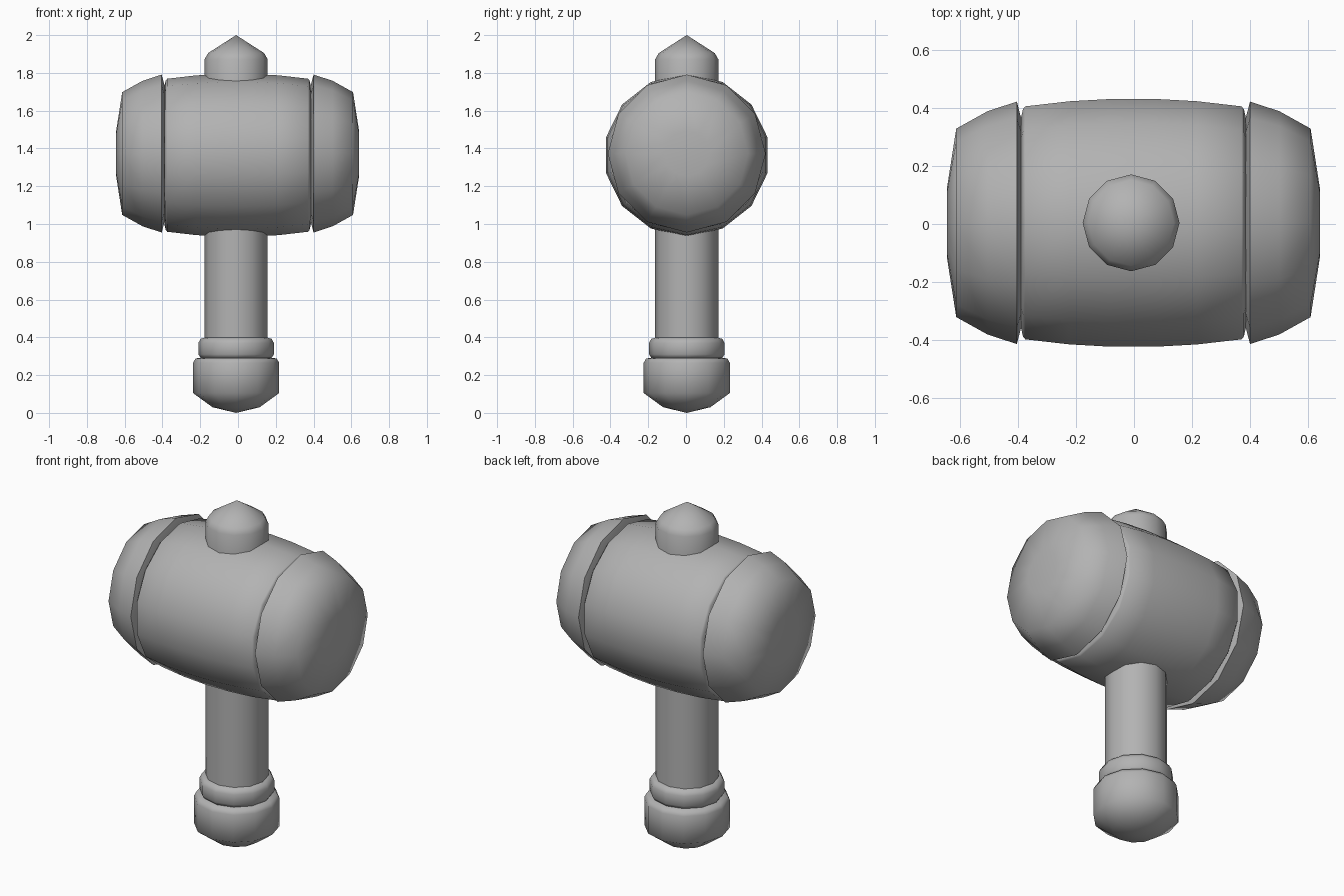
import bpy, bmesh, math
from mathutils import Vector

if "Cube" in bpy.data.objects:
    bpy.data.objects.remove(bpy.data.objects["Cube"])

# Dark grey used on every part
grey = bpy.data.materials.new("dark_grey")
grey.diffuse_color = (0.45, 0.45, 0.45, 1)
grey.use_nodes = True
grey.node_tree.nodes["Principled BSDF"].inputs["Base Color"].default_value = grey.diffuse_color


def lathe(name, profile, sides, centre, axis="Z", flip=1, squash=1.0):
    """Revolve (radius, position) pairs around an axis; radius 0 gives a tip."""
    bm = bmesh.new()
    rings = []
    for r, h in profile:
        count = sides if r > 0 else 1
        ring = []
        for i in range(count):
            a = 2 * math.pi * i / sides
            u, v = r * math.cos(a), r * math.sin(a)
            # angle zero points up for parts lying along x
            co = (u, v, h) if axis == "Z" else (flip * h, v, u * squash)
            ring.append(bm.verts.new(Vector(co) + Vector(centre)))
        rings.append(ring)
    for a, b in zip(rings, rings[1:]):
        for i in range(sides):
            j = (i + 1) % sides
            if len(a) == 1:
                bm.faces.new((a[0], b[j], b[i]))
            elif len(b) == 1:
                bm.faces.new((a[i], a[j], b[0]))
            else:
                bm.faces.new((a[i], a[j], b[j], b[i]))
    for ring in (rings[0], rings[-1]):
        if len(ring) > 1:
            bm.faces.new(ring)
    bmesh.ops.recalc_face_normals(bm, faces=bm.faces)
    mesh = bpy.data.meshes.new(name)
    bm.to_mesh(mesh)
    bm.free()
    mesh.materials.append(grey)
    ob = bpy.data.objects.new(name, mesh)
    bpy.context.collection.objects.link(ob)
    bpy.ops.object.select_all(action="DESELECT")
    ob.select_set(True)
    bpy.context.view_layer.objects.active = ob
    bpy.ops.object.shade_smooth_by_angle(angle=math.radians(65))
    return ob


grip = (-0.01, 0.004, 0)

# Barrel-shaped head lying along x
half = [(0.438, 0.08), (0.43, 0.22), (0.412, 0.373), (0.402, 0.381), (0.37, 0.388)]
barrel = [(r, -x) for r, x in reversed(half)] + half
lathe("head_barrel", barrel, 14, (-0.002, 0.004, 1.364), "X", squash=0.983)

# Rounded striking caps at both ends
cap = [(0.36, 0.387), (0.418, 0.402), (0.385, 0.503), (0.325, 0.611), (0.12, 0.643)]
for side, flip in (("left", -1), ("right", 1)):
    lathe("striking_cap_" + side, cap, 12, (-0.002, 0.004, 1.373), "X", flip)

# Handle shaft
lathe("handle", [(0.167, 0.25), (0.167, 1.2)], 12, grip)

# Pointed knob on top of the head
lathe("top_knob", [(0.167, 1.7), (0.167, 1.872), (0.148, 1.905), (0, 2.0)], 12, grip)

# Collar ring above the pommel
lathe("collar", [(0.16, 0.285), (0.188, 0.292), (0.2, 0.31), (0.2, 0.37),
                 (0.188, 0.392), (0.16, 0.4)], 12, grip)

# Pommel with a shallow point at the bottom
lathe("pommel", [(0, 0.0), (0.125, 0.03), (0.228, 0.105), (0.228, 0.265),
                 (0.215, 0.288), (0.16, 0.296)], 12, grip)
